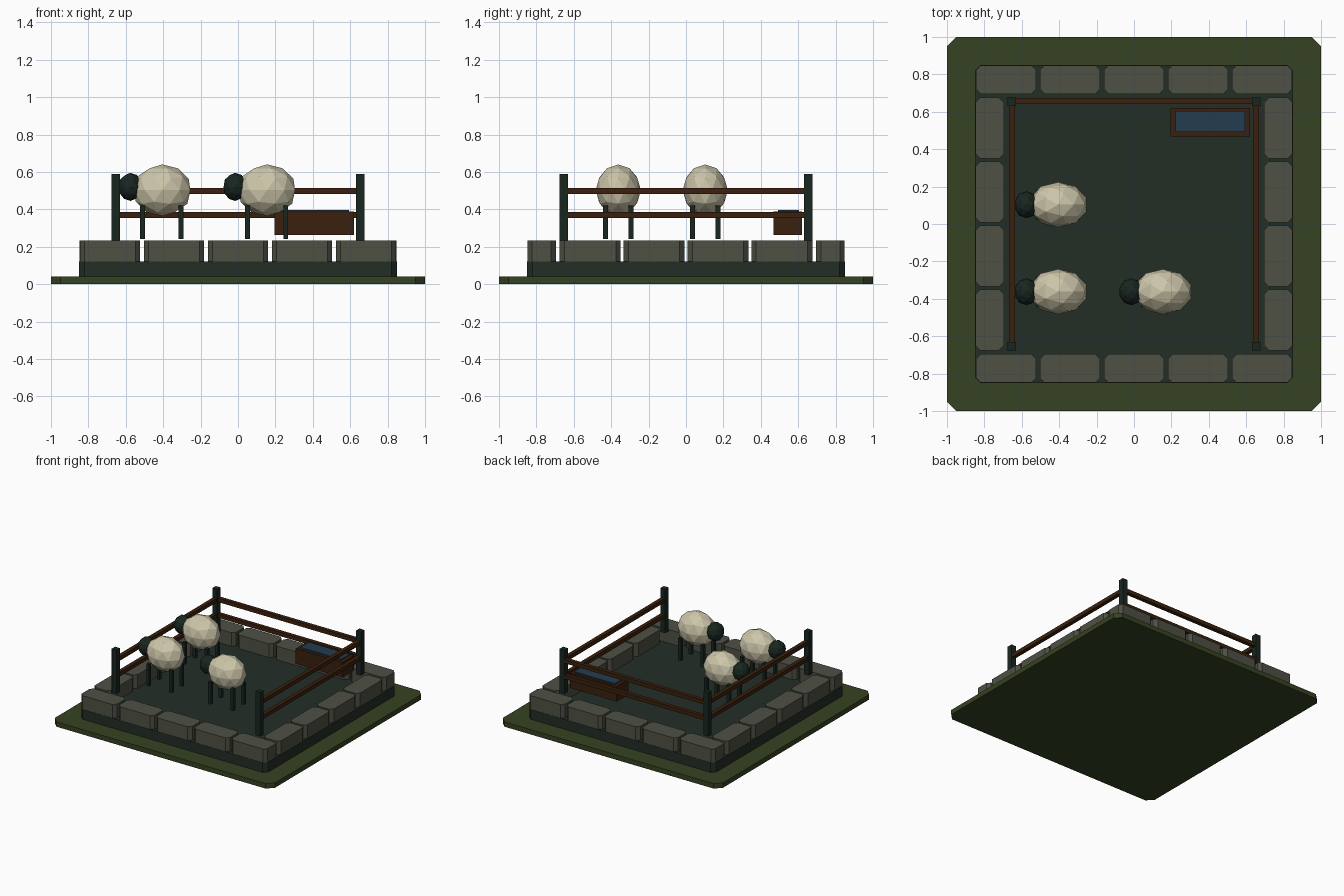
import bpy, bmesh
from mathutils import Matrix

if "Cube" in bpy.data.objects:
    bpy.data.objects.remove(bpy.data.objects["Cube"])


def material(name, rgb):
    # sRGB bytes to linear diffuse colour
    lin = [((c / 255 + 0.055) / 1.055) ** 2.4 if c > 10 else c / 255 / 12.92 for c in rgb]
    m = bpy.data.materials.new(name)
    m.diffuse_color = (*lin, 1)
    m.use_nodes = True
    m.node_tree.nodes["Principled BSDF"].inputs["Base Color"].default_value = m.diffuse_color
    return m


GRASS = material("grass green", (54, 66, 34))
EARTH = material("dark earth", (34, 46, 38))
STONE = material("grey stone", (78, 80, 68))
WOOD = material("brown wood", (58, 32, 14))
DARK = material("dark green black", (25, 38, 32))
WOOL = material("cream wool", (205, 198, 170))
WATER = material("blue water", (36, 60, 78))


def finish(name, bm, mat):
    me = bpy.data.meshes.new(name)
    bm.to_mesh(me)
    bm.free()
    me.materials.append(mat)
    ob = bpy.data.objects.new(name, me)
    bpy.context.collection.objects.link(ob)
    return ob


def box(name, center, size, mat, chamfer=0):
    """Box with optionally chamfered vertical edges."""
    bm = bmesh.new()
    bmesh.ops.create_cube(bm, size=1, matrix=Matrix.Translation(center) @ Matrix.Diagonal((*size, 1)))
    if chamfer:
        upright = [e for e in bm.edges if abs(e.verts[0].co.z - e.verts[1].co.z) > 1e-4]
        bmesh.ops.bevel(bm, geom=upright, offset=chamfer, segments=1, affect='EDGES')
    return finish(name, bm, mat)


def ball(name, center, radii, mat, sub=2):
    bm = bmesh.new()
    bmesh.ops.create_icosphere(bm, subdivisions=sub, radius=1,
                               matrix=Matrix.Translation(center) @ Matrix.Diagonal((*radii, 1)))
    return finish(name, bm, mat)


# Ground slab and raised earth floor
box("grass_base", (0, 0, 0.02), (2, 2, 0.04), GRASS, 0.05)
box("earth_floor", (0, 0, 0.08), (1.7, 1.7, 0.08), EARTH, 0.03)

# Border stones: five front and back, four on each side
for s, side in ((-1, "front"), (1, "back")):
    for i in range(5):
        box(f"{side}_stone_{i}", ((i - 2) * 0.342, s * 0.772, 0.175), (0.322, 0.152, 0.114), STONE, 0.025)
for s, side in ((-1, "left"), (1, "right")):
    for i in range(4):
        box(f"{side}_stone_{i}", (s * 0.772, (i - 1.5) * 0.342, 0.175), (0.152, 0.325, 0.114), STONE, 0.025)

# Fence: corner posts, rails on three sides, open at the front
P = 0.653
for x in (-P, P):
    for y in (-P, P):
        box("fence_post", (x, y, 0.41), (0.044, 0.044, 0.36), DARK)
for z in (0.369, 0.498):
    box("back_rail", (0, P + 0.005, z), (2 * P, 0.032, 0.032), WOOD)
    for x in (-P, P):
        box("side_rail", (x, 0, z), (0.032, 2 * P, 0.032), WOOD)

# Water trough
box("trough", (0.408, 0.545, 0.325), (0.424, 0.152, 0.125), WOOD)
box("trough_water", (0.408, 0.547, 0.385), (0.37, 0.112, 0.024), WATER)

# Sheep
for x, y in ((-0.405, 0.103), (-0.405, -0.362), (0.155, -0.362)):
    ball("sheep_body", (x, y, 0.502), (0.158, 0.121, 0.138), WOOL)
    ball("sheep_head", (x - 0.17, y, 0.52), (0.065, 0.072, 0.075), DARK)
    for dx in (-0.105, 0.1):
        for dy in (-0.068, 0.068):
            box("sheep_leg", (x + dx, y + dy, 0.33), (0.026, 0.026, 0.18), DARK)
